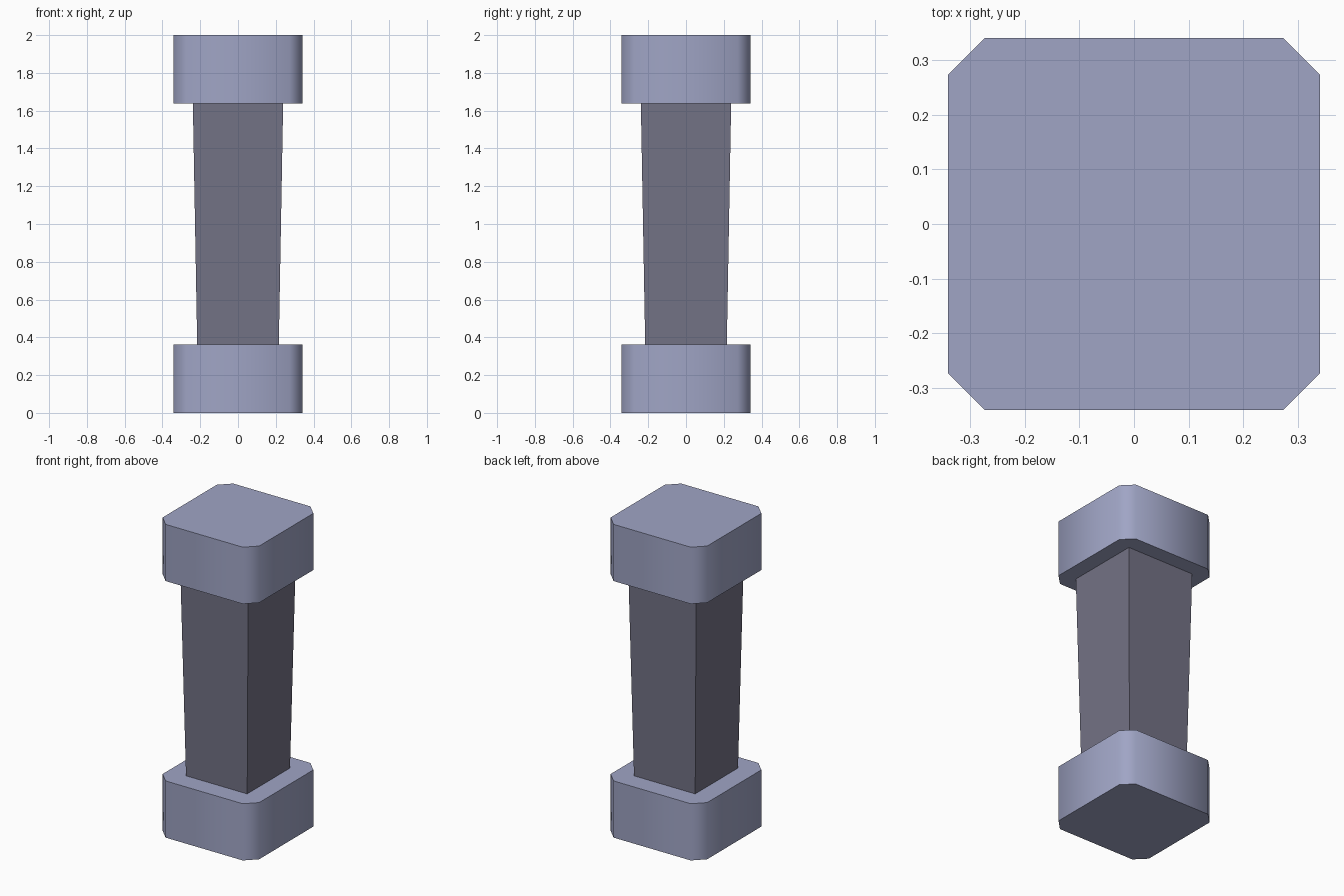
import bpy, bmesh, math

if "Cube" in bpy.data.objects:
    bpy.data.objects.remove(bpy.data.objects["Cube"])


def make_material(name, rgb):
    mat = bpy.data.materials.new(name)
    mat.diffuse_color = (*rgb, 1.0)
    mat.use_nodes = True
    mat.node_tree.nodes["Principled BSDF"].inputs["Base Color"].default_value = mat.diffuse_color
    return mat


def loft(name, bottom, top, z0, z1, mat):
    """Solid between two matching outlines at heights z0 and z1."""
    bm = bmesh.new()
    lower = [bm.verts.new((x, y, z0)) for x, y in bottom]
    upper = [bm.verts.new((x, y, z1)) for x, y in top]
    n = len(lower)
    bm.faces.new(lower[::-1])
    bm.faces.new(upper)
    for i in range(n):
        j = (i + 1) % n
        bm.faces.new((lower[i], lower[j], upper[j], upper[i]))
    mesh = bpy.data.meshes.new(name)
    bm.to_mesh(mesh)
    bm.free()
    mesh.materials.append(mat)
    obj = bpy.data.objects.new(name, mesh)
    bpy.context.collection.objects.link(obj)
    return obj


def square(h):
    return [(-h, -h), (h, -h), (h, h), (-h, h)]


def cut_square(h, c):
    """Square outline with its corners cut off, counter-clockwise."""
    return [(-c, -h), (c, -h), (h, -c), (h, c),
            (c, h), (-c, h), (-h, c), (-h, -c)]


pale_stone = make_material("pale_blue_stone", (0.35, 0.375, 0.56))
dark_stone = make_material("dark_grey_stone", (0.173, 0.17, 0.237))

# Base and capital: identical blocks with cut corners and softly shaded sides
outline = cut_square(0.341, 0.273)
for name, z0, z1 in (("base", 0.0, 0.362), ("capital", 1.638, 2.0)):
    block = loft(name, outline, outline, z0, z1, pale_stone)
    bpy.ops.object.select_all(action='DESELECT')
    block.select_set(True)
    bpy.context.view_layer.objects.active = block
    bpy.ops.object.shade_smooth_by_angle(angle=math.radians(60))

# Shaft: square, slightly wider at the top
loft("shaft", square(0.216), square(0.239), 0.362, 1.638, dark_stone)
